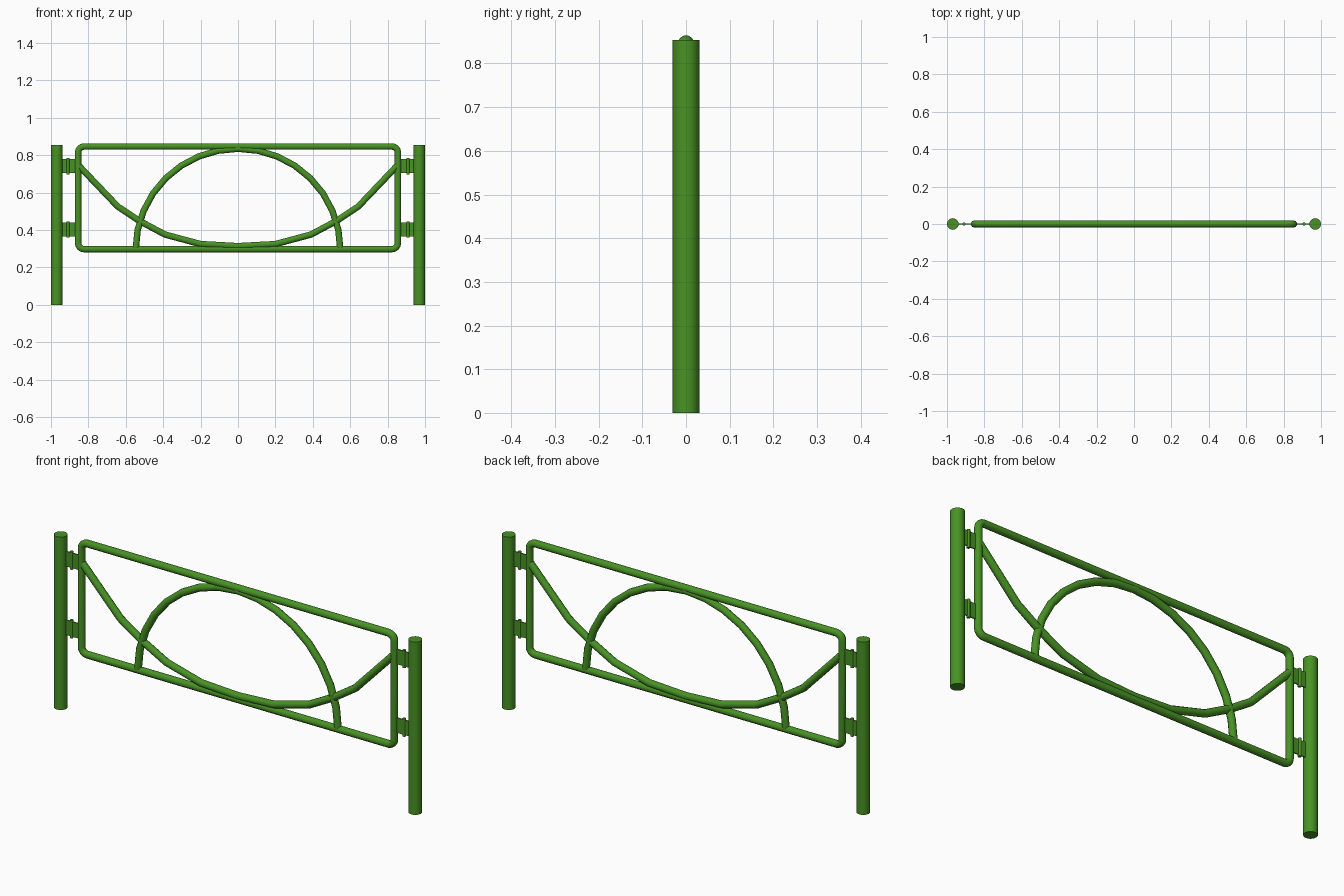
import bpy
from math import pi, sin, cos, radians

cube = bpy.data.objects.get("Cube")
if cube:
    bpy.data.objects.remove(cube, do_unlink=True)

green = bpy.data.materials.new("green_paint")
green.use_nodes = True
colour = (0.065, 0.29, 0.018, 1)
green.diffuse_color = colour
green.node_tree.nodes["Principled BSDF"].inputs["Base Color"].default_value = colour

POST_X, POST_R, POST_H = 0.969, 0.031, 0.854
FRAME_X, LOW, HIGH, TUBE = 0.855, 0.298, 0.847, 0.018


def finish(obj, name):
    obj.name = name
    obj.data.materials.clear()
    obj.data.materials.append(green)
    bpy.ops.object.select_all(action='DESELECT')
    obj.select_set(True)
    bpy.context.view_layer.objects.active = obj
    bpy.ops.object.shade_smooth_by_angle(angle=radians(40))


def tube(name, points, radius, closed=False):
    """Round bar swept along (x, z) points in the gate plane."""
    curve = bpy.data.curves.new(name, 'CURVE')
    curve.dimensions = '3D'
    curve.bevel_depth = radius
    curve.bevel_resolution = 3
    curve.use_fill_caps = not closed
    spline = curve.splines.new('POLY')
    spline.points.add(len(points) - 1)
    for p, (x, z) in zip(spline.points, points):
        p.co = (x, 0, z, 1)
    spline.use_cyclic_u = closed
    obj = bpy.data.objects.new(name, curve)
    bpy.context.collection.objects.link(obj)
    bpy.ops.object.select_all(action='DESELECT')
    obj.select_set(True)
    bpy.context.view_layer.objects.active = obj
    bpy.ops.object.convert(target='MESH')
    finish(bpy.context.object, name)


def cylinder(name, x, z, radius, height, sides):
    bpy.ops.mesh.primitive_cylinder_add(vertices=sides, radius=radius,
                                        depth=height, location=(x, 0, z))
    finish(bpy.context.object, name)


def plate(name, x, z, size):
    bpy.ops.mesh.primitive_cube_add(size=1, location=(x, 0, z))
    obj = bpy.context.object
    obj.scale = size
    bpy.ops.object.transform_apply(location=False, rotation=False, scale=True)
    finish(obj, name)


# Rounded rectangular frame
corner = 0.032
outline = []
for i, (sx, cz) in enumerate([(1, HIGH - corner), (-1, HIGH - corner),
                              (-1, LOW + corner), (1, LOW + corner)]):
    for k in range(5):
        a = (i + k / 4) * pi / 2
        outline.append((sx * (FRAME_X - corner) + corner * cos(a), cz + corner * sin(a)))
tube("frame", outline, TUBE, closed=True)

# Upright arch
arch = [(0.547 * cos(pi * k / 16), 0.295 + 0.54 * sin(pi * k / 16)) for k in range(17)]
tube("arch_bar", arch, TUBE)

# Hanging bar, mirrored about the middle
half = [(0.85, 0.743), (0.642, 0.525), (0.525, 0.448), (0.39, 0.376), (0.2, 0.325)]
tube("hanging_bar", half + [(0, 0.314)] + [(-x, z) for x, z in reversed(half)], TUBE)

# Posts and hinges on both sides
for side, s in (("left", 1), ("right", -1)):
    cylinder(f"{side}_post", s * POST_X, POST_H / 2, POST_R, POST_H, 24)
    for level, z in (("lower", 0.403), ("upper", 0.742)):
        plate(f"{side}_{level}_post_leaf", s * 0.931, z, (0.04, 0.006, 0.074))
        plate(f"{side}_{level}_frame_leaf", s * 0.886, z, (0.05, 0.006, 0.074))
        cylinder(f"{side}_{level}_hinge_pin", s * 0.909, z, 0.008, 0.088, 12)
